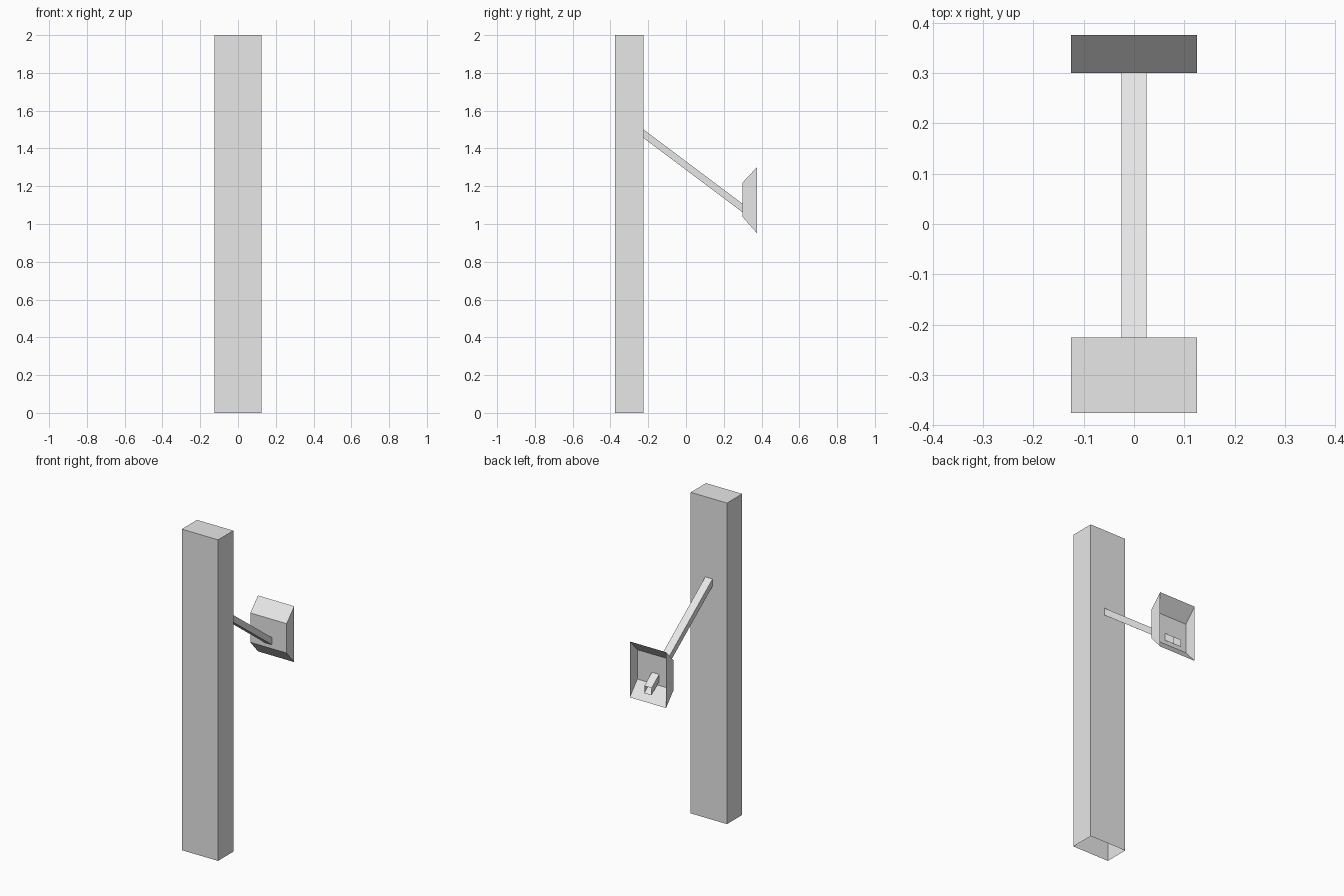
import bpy

cube = bpy.data.objects.get("Cube")
if cube:
    bpy.data.objects.remove(cube, do_unlink=True)

grey = bpy.data.materials.new("light_grey")
grey.use_nodes = True
colour = (0.8, 0.8, 0.8, 1)
grey.diffuse_color = colour
grey.node_tree.nodes["Principled BSDF"].inputs["Base Color"].default_value = colour


def side_prism(name, half_width, profile, open_edges=()):
    """Extrude a side profile of (y, z) points across x, leaving some edges open."""
    n = len(profile)
    verts = [(x, y, z) for x in (-half_width, half_width) for y, z in profile]
    faces = [list(range(n))[::-1], list(range(n, 2 * n))]
    for i in range(n):
        j = (i + 1) % n
        if i not in open_edges:
            faces.append([i, j, n + j, n + i])
    mesh = bpy.data.meshes.new(name)
    mesh.from_pydata(verts, [], faces)
    mesh.materials.append(grey)
    obj = bpy.data.objects.new(name, mesh)
    bpy.context.collection.objects.link(obj)
    return obj


# Hollow post, open underneath
side_prism("post", 0.125,
           [(-0.375, 0), (-0.225, 0), (-0.225, 2), (-0.375, 2)], {0})

# Slanted hollow arm with upright cut ends, open at both
side_prism("arm", 0.025,
           [(-0.225, 1.455), (0.375, 1.005), (0.375, 1.05), (-0.225, 1.5)], {1, 3})

# Flared hood, open at the back
side_prism("hood", 0.125,
           [(0.3, 1.037), (0.375, 0.952), (0.375, 1.3), (0.3, 1.22)], {1})
